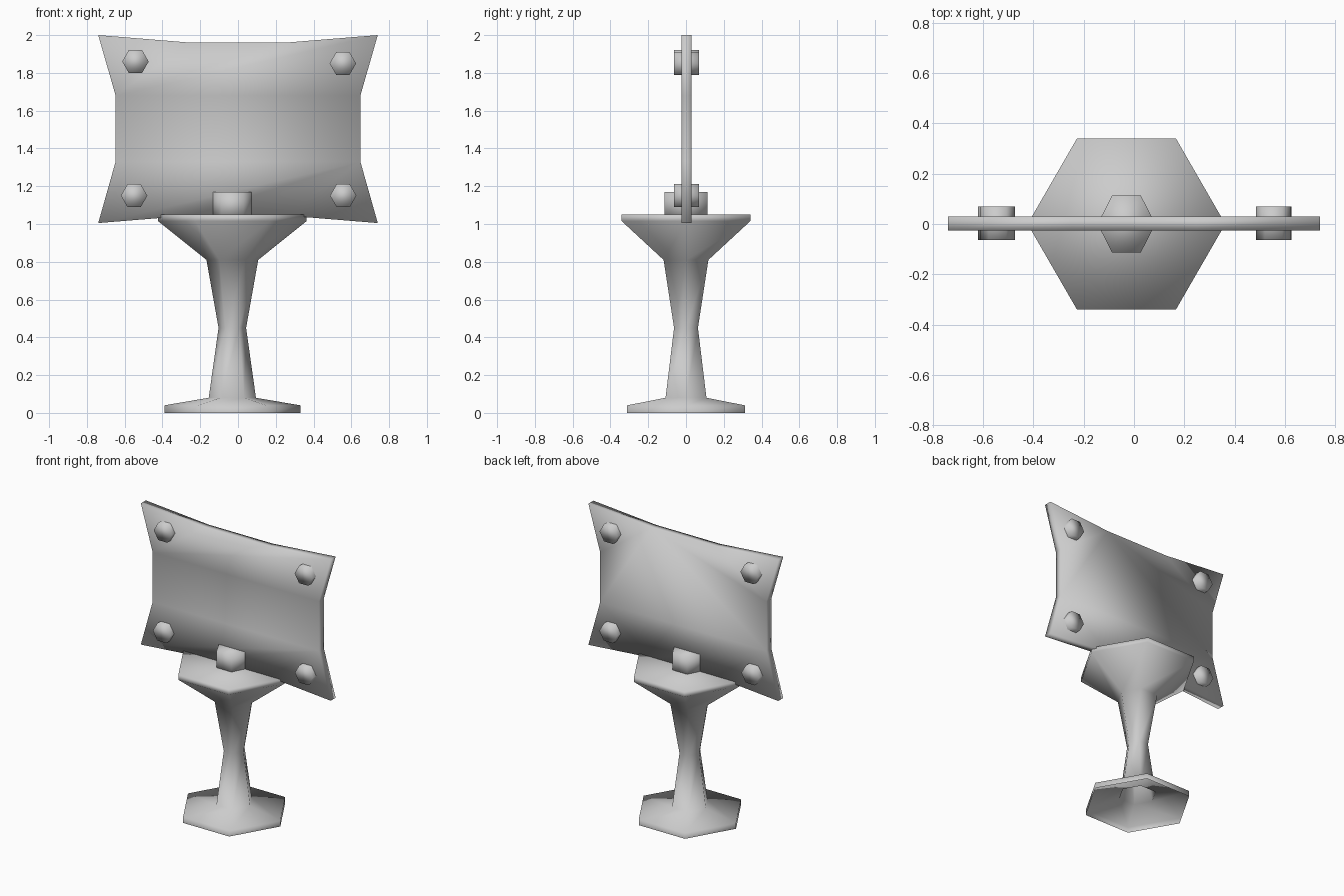
import bpy, bmesh, math

if "Cube" in bpy.data.objects:
    bpy.data.objects.remove(bpy.data.objects["Cube"])

grey = bpy.data.materials.new("plain grey")
grey.diffuse_color = (0.6, 0.6, 0.6, 1)
grey.use_nodes = True
grey.node_tree.nodes["Principled BSDF"].inputs["Base Color"].default_value = grey.diffuse_color


def finish(name, bm):
    """Turn a bmesh into a smooth-shaded grey object."""
    bmesh.ops.recalc_face_normals(bm, faces=bm.faces)
    for f in bm.faces:
        f.smooth = True
    me = bpy.data.meshes.new(name)
    bm.to_mesh(me)
    bm.free()
    me.materials.append(grey)
    ob = bpy.data.objects.new(name, me)
    bpy.context.collection.objects.link(ob)
    return ob


def hex_lathe(name, profile, cap_bottom=True, y_scale=1.0):
    """Six-sided turned shape along z, corners on +-x; profile = (radius, z)."""
    bm = bmesh.new()
    rings = [[bm.verts.new((r * math.cos(k * math.pi / 3),
                            r * math.sin(k * math.pi / 3) * y_scale, z))
              for k in range(6)] for r, z in profile]
    for a, b in zip(rings, rings[1:]):
        for k in range(6):
            n = (k + 1) % 6
            bm.faces.new((a[k], a[n], b[n], b[k]))
    bm.faces.new(rings[-1])
    if cap_bottom:
        bm.faces.new(rings[0][::-1])
    return finish(name, bm)


# Pedestal: foot (open underneath), waisted stem and flared table top
pedestal = hex_lathe("pedestal", [
    (0.36, 0.0), (0.36, 0.04), (0.125, 0.08), (0.073, 0.45),
    (0.137, 0.81), (0.393, 1.015), (0.393, 1.05)], cap_bottom=False)
pedestal.location.x = -0.03

# Hexagonal peg standing on the table top
peg = hex_lathe("top_peg", [(0.115, 1.03), (0.115, 1.17)], y_scale=1.13)
peg.location.x = -0.03

# Sign plate: waisted outline, extruded in y; front is split in three strips
outline = [(-0.74, 2.0), (-0.25, 1.96), (0.25, 1.96), (0.74, 2.0),
           (0.648, 1.68), (0.648, 1.33), (0.74, 1.005), (0.25, 1.045),
           (-0.25, 1.045), (-0.74, 1.005), (-0.648, 1.33), (-0.648, 1.68)]
bm = bmesh.new()
front = [bm.verts.new((x, -0.025, z)) for x, z in outline]
back = [bm.verts.new((x, 0.03, z)) for x, z in outline]
for strip in ((0, 1, 2, 3, 4, 11), (11, 4, 5, 10), (10, 5, 6, 7, 8, 9)):
    bm.faces.new([front[i] for i in strip])
bm.faces.new(back[::-1])
for i in range(12):
    j = (i + 1) % 12
    bm.faces.new((front[i], front[j], back[j], back[i]))
finish("sign_plate", bm)

# Four hexagonal bolts passing through the plate
for i, (x, z) in enumerate([(-0.543, 1.86), (0.555, 1.85),
                            (-0.55, 1.15), (0.557, 1.15)]):
    bolt = hex_lathe(f"bolt_{i + 1}", [(0.07, -0.068), (0.07, 0.065)])
    bolt.rotation_euler.x = math.pi / 2
    bolt.location = (x, 0.002, z)
